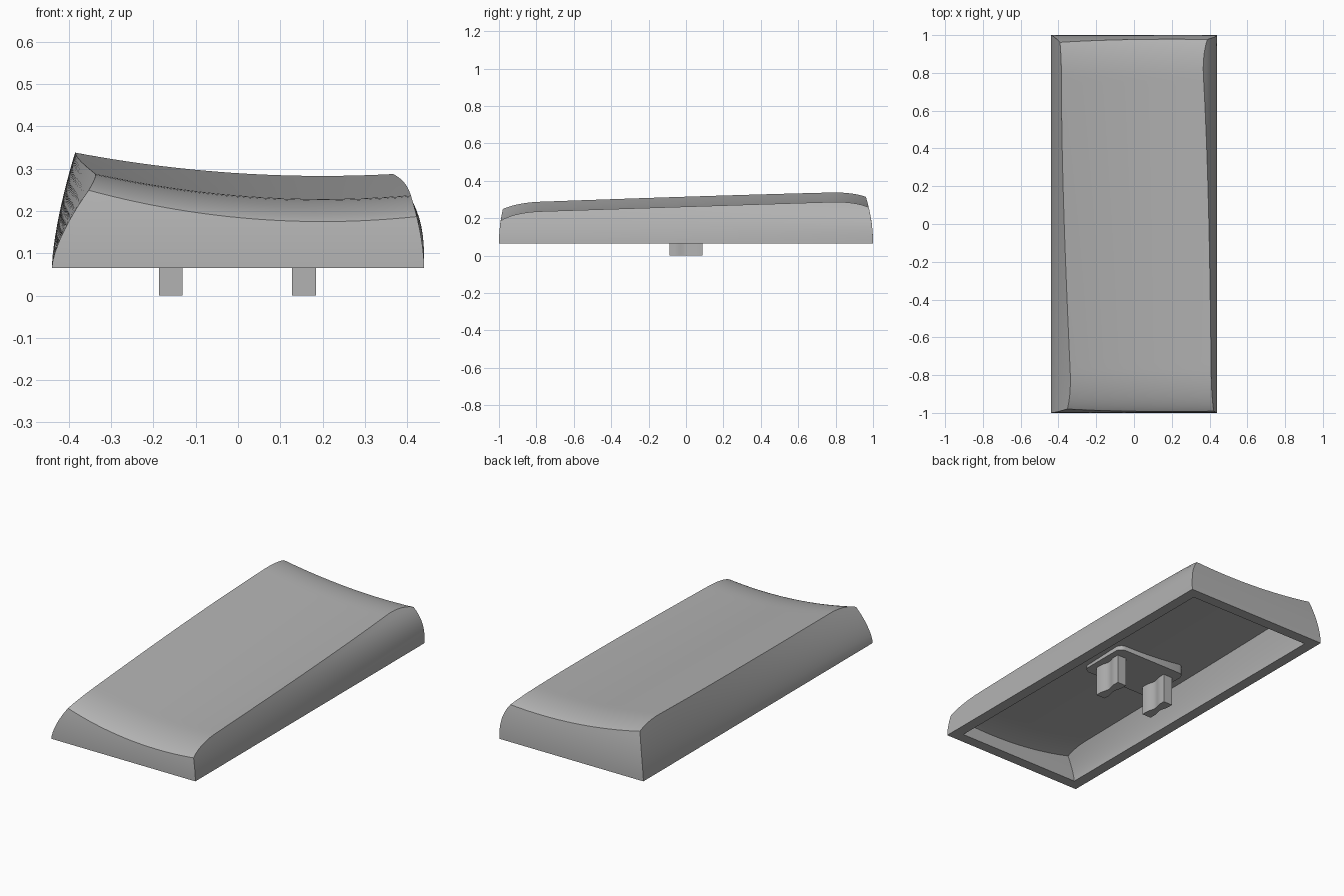
import bpy, bmesh, math

if "Cube" in bpy.data.objects:
    bpy.data.objects.remove(bpy.data.objects["Cube"])

BASE = 0.065          # height of the bottom rim
NU, NV, LEVELS = 24, 56, 10

grey = bpy.data.materials.new("matte grey")
grey.use_nodes = True
grey.diffuse_color = (0.45, 0.45, 0.45, 1)
grey.node_tree.nodes["Principled BSDF"].inputs["Base Color"].default_value = (0.45, 0.45, 0.45, 1)


def finish(name, bm, angle=30):
    bmesh.ops.recalc_face_normals(bm, faces=bm.faces)
    mesh = bpy.data.meshes.new(name)
    bm.to_mesh(mesh)
    bm.free()
    mesh.materials.append(grey)
    mesh.shade_smooth()
    mesh.set_sharp_from_angle(angle=math.radians(angle))
    obj = bpy.data.objects.new(name, mesh)
    bpy.context.collection.objects.link(obj)
    return obj


def top_height(x, y):
    """Tilted dish that rolls off towards both ends."""
    d = max(0, abs(y) - 0.78) / 0.24
    roll = 0.085 * (1 - math.sqrt(max(0, 1 - d * d)))
    return 0.255 + 0.035 * y + (0.185 - 0.03 * y) * (x - 0.2) ** 2 - roll


def place(u, v, z, inset):
    """Point in the footprint at height z; the curved side walls twist from front to back."""
    t = max(0, z - BASE)
    y = (2 * v - 1) * (1 - inset - 0.03 * (t / 0.22) ** 2)
    wf, wb = (1 - v) ** 2, v ** 2
    lean_r = 0.11 * (t / 0.215) ** 1.5 * wf + 0.055 * (t / 0.273) ** 1.5 * (1 - wf)
    lean_l = 0.078 * (t / 0.222) ** 3 * wb + 0.028 * (t / 0.16) ** 1.7 * (1 - wb)
    x0, x1 = -0.44 + inset + lean_r, 0.44 - inset - lean_l
    return x0 + (x1 - x0) * u, y, z


def add_skin(bm, inset, sink):
    """Dished top plus walls down to the base; returns the bottom loop."""
    us = [i / NU for i in range(NU + 1)]
    vs = [0.5 - 0.5 * math.cos(math.pi * j / NV) for j in range(NV + 1)]
    grid = {}
    for i, u in enumerate(us):
        for j, v in enumerate(vs):
            z = 0.2
            for _ in range(25):
                x, y, _z = place(u, v, z, inset)
                z = 0.5 * z + 0.5 * (top_height(x, y) - sink)
            grid[i, j] = bm.verts.new(place(u, v, z, inset))
    for i in range(NU):
        for j in range(NV):
            bm.faces.new([grid[i, j], grid[i + 1, j], grid[i + 1, j + 1], grid[i, j + 1]])
    loop = ([(i, 0) for i in range(NU)] + [(NU, j) for j in range(NV)]
            + [(i, NV) for i in range(NU, 0, -1)] + [(0, j) for j in range(NV, 0, -1)])
    upper = [grid[k] for k in loop]
    rim = [vert.co.z for vert in upper]
    for step in range(1, LEVELS + 1):
        lower = [bm.verts.new(place(us[i], vs[j], r + (BASE - r) * step / LEVELS, inset))
                 for (i, j), r in zip(loop, rim)]
        join(bm, upper, lower)
        upper = lower
    return upper


def join(bm, a, b):
    for k in range(len(a)):
        n = (k + 1) % len(a)
        bm.faces.new([a[k], a[n], b[n], b[k]])


def prism(name, outline, z0, z1):
    bm = bmesh.new()
    low = [bm.verts.new((x, y, z0)) for x, y in outline]
    high = [bm.verts.new((x, y, z1)) for x, y in outline]
    join(bm, low, high)
    bm.faces.new(low)
    bm.faces.new(high)
    return finish(name, bm)


# Hollow cap: outer skin, inner cavity and the flat rim between them
bm = bmesh.new()
join(bm, add_skin(bm, 0, 0), add_skin(bm, 0.06, 0.07))
finish("cap_shell", bm)

# Rounded mounting pad under the ceiling
corner = 0.04
pad = []
for k in range(24):
    a = 2 * math.pi * (k + 0.5) / 24
    cx, cy = math.copysign(0.18, math.cos(a)), math.copysign(0.11, math.sin(a))
    pad.append((cx + corner * math.cos(a), cy + corner * math.sin(a)))
prism("mounting_pad", pad, 0.165, 0.22)

# Two stems with waisted long sides
half_w, half_l, waist = 0.028, 0.087, 0.011
for name, cx in (("right_stem", -0.159), ("left_stem", 0.156)):
    side = []
    for k in range(13):
        s = -1 + k / 6
        dip = waist * math.cos(math.pi * s / 1.3) ** 2 if abs(s) < 0.65 else 0
        side.append((half_w - dip, half_l * s))
    outline = [(cx + x, y) for x, y in side] + [(cx - x, y) for x, y in reversed(side)]
    prism(name, outline, 0, 0.19)
